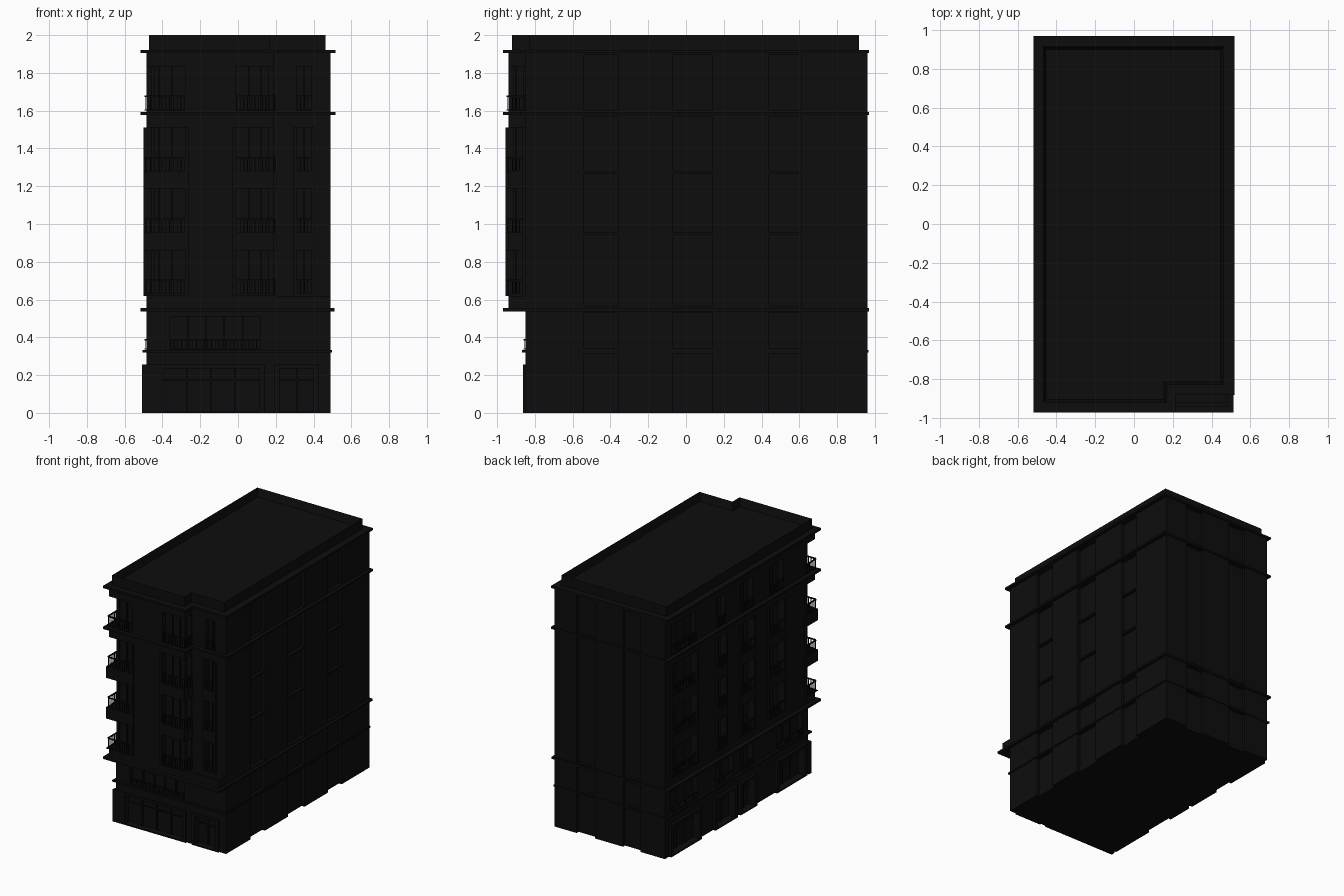
import bpy, bmesh

if "Cube" in bpy.data.objects:
    bpy.data.objects.remove(bpy.data.objects["Cube"])

# facade planes: (axis the facade runs along, plane position, outward sign)
FACES = {
    "front": ("x", -0.94, -1), "setback": ("x", -0.85, -1), "step": ("y", 0.19, 1),
    "left": ("y", -0.485, -1), "right": ("y", 0.49, 1), "back": ("x", 0.96, 1),
}
FLOORS = [0.625, 0.95, 1.275, 1.60]
WIN_H = 0.235

mat = bpy.data.materials.new("dark_facade")
mat.diffuse_color = (0.004, 0.004, 0.004, 1)
mat.use_nodes = True
mat.node_tree.nodes["Principled BSDF"].inputs["Base Color"].default_value = mat.diffuse_color


def finish(name, bm):
    bmesh.ops.recalc_face_normals(bm, faces=bm.faces[:])
    me = bpy.data.meshes.new(name)
    bm.to_mesh(me)
    bm.free()
    me.materials.append(mat)
    ob = bpy.data.objects.new(name, me)
    bpy.context.collection.objects.link(ob)
    return ob


def boxes(name, items):
    bm = bmesh.new()
    for x0, x1, y0, y1, z0, z1 in items:
        vs = bmesh.ops.create_cube(bm, size=1)["verts"]
        for v in vs:
            v.co.x = x0 if v.co.x < 0 else x1
            v.co.y = y0 if v.co.y < 0 else y1
            v.co.z = z0 if v.co.z < 0 else z1
    return finish(name, bm)


def slab(face, a0, a1, z0, z1, d0, d1):
    """Box on a facade: a = along it, d = outward distance from it."""
    axis, plane, s = FACES[face]
    p0, p1 = sorted((plane + s * d0, plane + s * d1))
    return (a0, a1, p0, p1, z0, z1) if axis == "x" else (p0, p1, a0, a1, z0, z1)


def prism(name, pts, z0, z1, rim=0, drop=0):
    bm = bmesh.new()
    f = bm.faces.new([bm.verts.new((x, y, z0)) for x, y in pts])
    ext = bmesh.ops.extrude_face_region(bm, geom=[f])["geom"]
    for v in ext:
        if isinstance(v, bmesh.types.BMVert):
            v.co.z = z1
    top = [g for g in ext if isinstance(g, bmesh.types.BMFace)][0]
    bmesh.ops.recalc_face_normals(bm, faces=bm.faces[:])
    if rim:
        bmesh.ops.inset_region(bm, faces=[top], thickness=rim)
        bmesh.ops.translate(bm, verts=top.verts[:], vec=(0, 0, -drop))
    return finish(name, bm)


def footprint(l, r, f, b, nx, ny):
    return [(l, b), (l, f), (nx, f), (nx, ny), (r, ny), (r, b)]


def rect(l, r, f, b):
    return [(l, f), (r, f), (r, b), (l, b)]


def cut(ob, cutter):
    m = ob.modifiers.new("openings", "BOOLEAN")
    m.object, m.operation, m.solver = cutter, "DIFFERENCE", "EXACT"
    m.use_self = True


# window columns: face, start, end, open at start corner, open at end corner
columns = [
    ("front", -0.485, -0.28, True, False), ("front", -0.01, 0.19, False, True),
    ("step", -0.94, -0.86, True, False), ("setback", 0.31, 0.39, False, False),
    ("left", -0.94, -0.82, True, False), ("left", -0.53, -0.36, False, False),
    ("left", -0.15, 0.0, False, False), ("left", 0.20, 0.30, False, False),
    ("left", 0.57, 0.87, False, False),
]
up_cut, lo_cut, frames, rails, mullions, shop = [], [], [], [], [], []


def railing(face, a0, a1, z, h=0.08, d=0.004):
    rails.append(slab(face, a0, a1, z + h - 0.008, z + h, d - 0.004, d + 0.006))
    rails.append(slab(face, a0, a1, z, z + 0.006, d - 0.004, d + 0.006))
    n = max(2, round((a1 - a0) / 0.02))
    for i in range(n + 1):
        a = a0 + 0.002 + (a1 - a0 - 0.004) * i / n
        rails.append(slab(face, a - 0.002, a + 0.002, z, z + h, d, d + 0.004))


def window_bars(face, a0, a1, z0, z1, n, depth=0.04):
    for i in range(1, n):
        a = a0 + (a1 - a0) * i / n
        mullions.append(slab(face, a - 0.004, a + 0.004, z0, z1, -depth - 0.005, -depth + 0.012))


# upper windows, three-storey surrounds and railings
for face, a0, a1, c0, c1 in columns:
    g0, g1 = (0.10 if c0 else 0), (0.10 if c1 else 0)
    s0 = 0.015 if face == "left" and c0 else (0 if c0 else 0.018)
    s1 = 0.0 if c1 else (0.0 if face == "step" else 0.018)
    frames.append(slab(face, a0 - s0, a1 + s1, 0.62, 1.51, -0.005, 0.015))
    for z in FLOORS:
        up_cut.append(slab(face, a0 - g0, a1 + g1, z, z + WIN_H, -0.04, 0.05))
        railing(face, a0, a1, z)
        window_bars(face, a0, a1, z, z + WIN_H, 3 if a1 - a0 > 0.18 else 2)

# shallow blind bays on the right and back
for a0, a1 in [(-0.54, -0.36), (-0.07, 0.14), (0.44, 0.61)]:
    up_cut += [slab("right", a0, a1, z0, z1, -0.025, 0.05)
               for z0, z1 in [(0.565, 0.942), (0.955, 1.267), (1.28, 1.57), (1.60, 1.895)]]
    lo_cut += [slab("right", a0, a1, z0, z1, -0.025, 0.05)
               for z0, z1 in [(-0.1, 0.315), (0.34, 0.53)]]
for a0, a1 in [(-0.27, -0.115), (0.135, 0.295)]:
    up_cut += [slab("back", a0, a1, z0, z1, -0.025, 0.05) for z0, z1 in [(0.565, 1.57), (1.60, 1.895)]]
    lo_cut += [slab("back", a0, a1, z0, z1, -0.025, 0.05) for z0, z1 in [(-0.1, 0.315), (0.34, 0.53)]]

# mezzanine openings
for face, a0, a1, n in [("setback", -0.36, 0.12, 5), ("left", -0.78, -0.46, 3),
                        ("left", -0.15, 0.0, 2), ("left", 0.10, 0.32, 2), ("left", 0.55, 0.88, 3)]:
    lo_cut.append(slab(face, a0, a1, 0.34, 0.51, -0.04, 0.05))
    window_bars(face, a0, a1, 0.34, 0.51, n)
    railing(face, a0, a1, 0.335, 0.055)

# ground floor shopfronts
for face, a0, a1, n in [("setback", -0.40, 0.11, 4), ("setback", 0.22, 0.40, 2),
                        ("left", -0.78, -0.46, 3), ("left", -0.15, 0.0, 2),
                        ("left", 0.10, 0.32, 2), ("left", 0.55, 0.88, 3)]:
    lo_cut.append(slab(face, a0, a1, 0.01, 0.235, -0.04, 0.05))
    window_bars(face, a0, a1, 0.01, 0.235, n)
    mullions.append(slab(face, a0, a1, 0.17, 0.177, -0.045, -0.028))
    e0 = 0.105 if (face, n) == ("setback", 4) else 0.03
    shop.append(slab(face, a0 - e0 if e0 == 0.03 else -0.485, a1 + 0.03, 0, 0.255, -0.005, 0.012))
shop.append(slab("left", -0.862, -0.83, 0, 0.255, -0.005, 0.022))
shop = [((-0.507,) + b[1:] if b[0] < -0.49 else b) for b in shop]

# main volumes
base = prism("base_storeys", rect(-0.485, 0.49, -0.85, 0.96), 0, 0.545)
upper = prism("upper_storeys", footprint(-0.485, 0.49, -0.94, 0.96, 0.19, -0.85), 0.545, 1.91)
surrounds = boxes("window_surrounds", frames)
shopfronts = boxes("shopfront_surrounds", shop)
upper_cutter = boxes("upper_cutter", up_cut)
lower_cutter = boxes("lower_cutter", lo_cut)
for c in (upper_cutter, lower_cutter):
    c.hide_render = True
    c.hide_set(True)
cut(upper, upper_cutter)
cut(surrounds, upper_cutter)
cut(base, lower_cutter)
cut(shopfronts, lower_cutter)

# ledges and cornices
prism("low_ledge", rect(-0.505, 0.497, -0.868, 0.965), 0.32, 0.333)
prism("lower_cornice", rect(-0.517, 0.512, -0.97, 0.968), 0.538, 0.555)
for name, z in [("middle_cornice", 1.577), ("top_cornice", 1.904)]:
    prism(name, footprint(-0.517, 0.517, -0.97, 0.968, 0.215, -0.88), z, z + 0.016)

# roof parapet with sunken deck
prism("roof_parapet", footprint(-0.47, 0.462, -0.92, 0.915, 0.17, -0.83), 1.915, 2.0, 0.022, 0.065)

# terrace wall over the setback corner
boxes("terrace_wall", [(0.19, 0.49, -0.94, -0.92, 0.55, 0.62), (0.47, 0.49, -0.92, -0.85, 0.55, 0.62)])

# railings and window bars
boxes("railings", rails)
boxes("window_bars", mullions)
